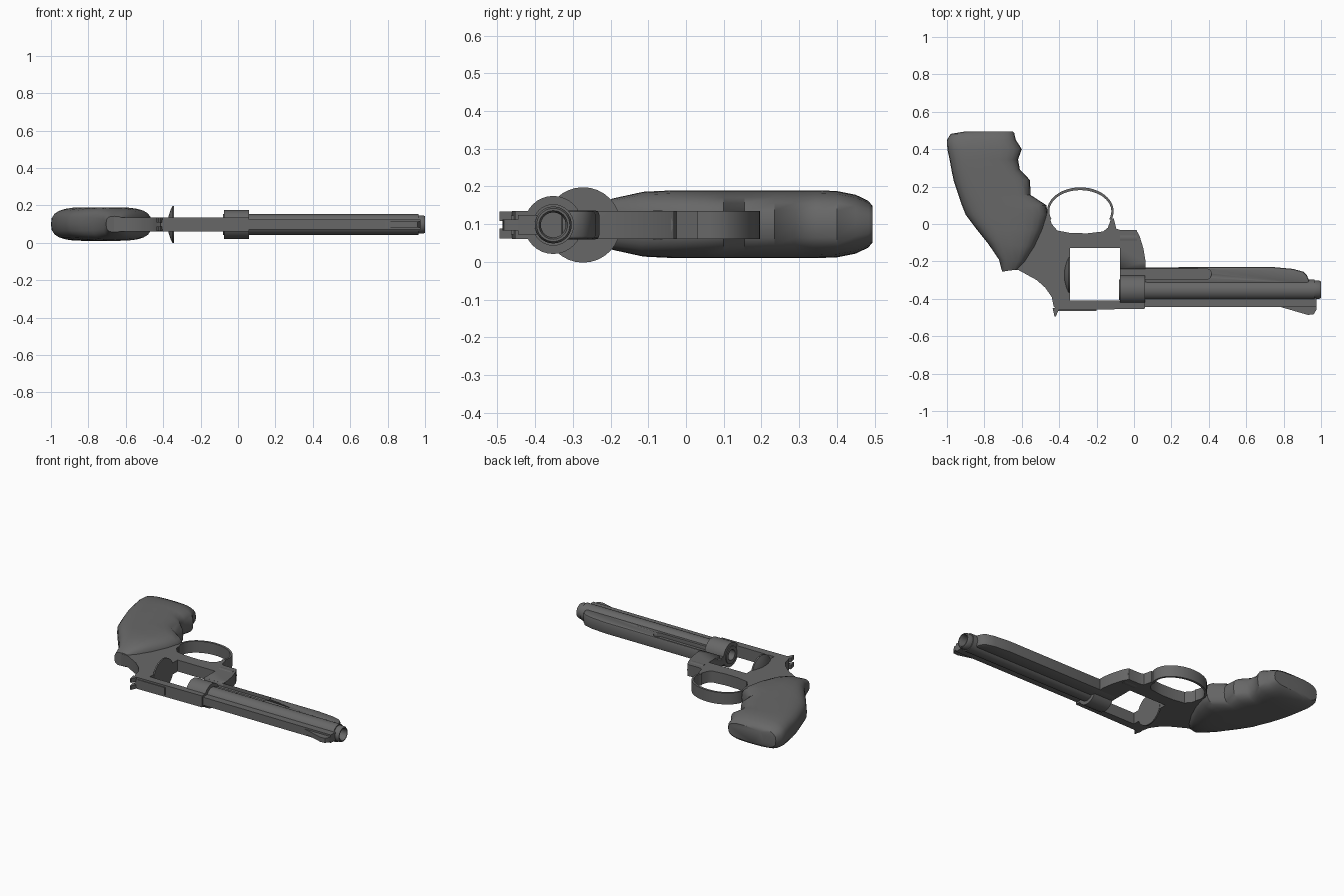
import bpy, bmesh
from math import sin, cos, pi, copysign

if "Cube" in bpy.data.objects:
    bpy.data.objects.remove(bpy.data.objects["Cube"])

ZC = 0.098      # mid plane of the whole model
YB = -0.352     # barrel axis

steel = bpy.data.materials.new("dark_steel")
steel.diffuse_color = (0.137, 0.137, 0.137, 1)
steel.use_nodes = True
steel.node_tree.nodes["Principled BSDF"].inputs["Base Color"].default_value = steel.diffuse_color


def finish(name, bm, bevel=0, angle=0.6):
    bmesh.ops.recalc_face_normals(bm, faces=bm.faces)
    me = bpy.data.meshes.new(name)
    bm.to_mesh(me)
    bm.free()
    me.materials.append(steel)
    ob = bpy.data.objects.new(name, me)
    bpy.context.collection.objects.link(ob)
    bpy.ops.object.select_all(action='DESELECT')
    ob.select_set(True)
    bpy.context.view_layer.objects.active = ob
    if bevel:
        m = ob.modifiers.new("bevel", 'BEVEL')
        m.width, m.segments, m.limit_method = bevel, 2, 'ANGLE'
        bpy.ops.object.modifier_apply(modifier=m.name)
    bpy.ops.object.shade_smooth_by_angle(angle=angle)
    return ob


def plate(name, pts, half, bevel=0, z=ZC):
    """Outline in x-y, extruded along z."""
    bm = bmesh.new()
    f = bm.faces.new([bm.verts.new((x, y, z - half)) for x, y in pts])
    ext = bmesh.ops.extrude_face_region(bm, geom=[f])['geom']
    vs = [v for v in ext if isinstance(v, bmesh.types.BMVert)]
    bmesh.ops.translate(bm, verts=vs, vec=(0, 0, 2 * half))
    # extrusion drops the first face, so close the bottom again if needed
    bmesh.ops.holes_fill(bm, edges=[e for e in bm.edges if e.is_boundary], sides=0)
    return finish(name, bm, bevel)


def skin(bm, rings, closed=False):
    n = len(rings[0])
    pairs = list(zip(rings, rings[1:]))
    if closed:
        pairs.append((rings[-1], rings[0]))
    for a, b in pairs:
        for i in range(n):
            j = (i + 1) % n
            bm.faces.new((a[i], a[j], b[j], b[i]))
    if not closed:
        bm.faces.new(rings[0])
        bm.faces.new(rings[-1])


def lathe(name, prof, y, sides=32, closed=False):
    """Profile of (x, radius) spun about an axis along x."""
    bm = bmesh.new()
    rings = [[bm.verts.new((x, y + r * cos(2 * pi * i / sides), ZC + r * sin(2 * pi * i / sides)))
              for i in range(sides)] for x, r in prof]
    skin(bm, rings, closed)
    return finish(name, bm)


def rect(x0, x1, y0, y1):
    return [(x0, y0), (x1, y0), (x1, y1), (x0, y1)]


# frame: C shaped plate around the open window
frame = plate("frame", [
    (0.06, -0.453), (0.06, -0.41), (-0.343, -0.41), (-0.343, -0.127), (-0.075, -0.127),
    (-0.075, -0.31), (0.06, -0.31), (0.062, -0.2), (0.05, -0.13), (0.03, -0.065), (0.012, -0.032),
    (-0.075, -0.032), (-0.095, -0.025), (-0.108, 0.03), (-0.122, 0.03), (-0.14, -0.02), (-0.165, -0.04),
    (-0.25, -0.05), (-0.34, -0.048), (-0.41, -0.035), (-0.44, 0.0), (-0.455, 0.05),
    (-0.49, 0.06), (-0.6, -0.05), (-0.69, -0.2), (-0.69, -0.25),
    (-0.62, -0.245), (-0.52, -0.3), (-0.475, -0.34), (-0.44, -0.39), (-0.43, -0.44),
    (-0.41, -0.461)], 0.037)

# trigger guard: open elliptical band
arc = [pi * (-0.12 + 1.24 * i / 28) for i in range(29)]
cx, cy = -0.287, 0.068
plate("trigger_guard",
      [(cx + 0.178 * cos(a), cy + 0.128 * sin(a)) for a in arc] +
      [(cx + 0.166 * cos(a), cy + 0.113 * sin(a)) for a in reversed(arc)], 0.037)

# round shield behind the window
lathe("recoil_shield", [(-0.341, 0.1), (-0.35, 0.1), (-0.36, 0.08), (-0.37, 0.05), (-0.376, 0.01)], -0.273)

# hinge boss under the barrel
lathe("hinge_boss", [(-0.075, 0.04), (0.016, 0.04)], -0.075, 24)

# barrel tube and the collar that holds it
lathe("barrel", [(-0.08, 0.055), (0.965, 0.055), (0.965, 0.049), (0.99, 0.049), (1.0, 0.044),
                 (1.0, 0.038), (0.985, 0.033), (-0.08, 0.033)], YB, 32, True)
lathe("barrel_collar", [(-0.075, 0.077), (0.06, 0.077), (0.06, 0.045), (-0.075, 0.045)], YB, 32, True)

# underlug with a rounded side slot
lug = plate("barrel_underlug", [(-0.07, -0.31), (-0.07, -0.232), (0.74, -0.23), (0.85, -0.24),
                                (0.905, -0.255), (0.925, -0.275), (0.935, -0.3), (0.935, -0.33),
                                (0.06, -0.33), (0.06, -0.31)],
            0.038, 0.01)
slot = plate("slot_cutter", [(-0.2, -0.295), (-0.2, -0.24)] +
             [(0.387 + 0.0275 * sin(pi * i / 10), -0.2675 + 0.0275 * cos(pi * i / 10)) for i in range(11)],
             0.03, z=ZC + 0.045)
for ob in (lug, frame):
    bpy.context.view_layer.objects.active = ob
    m = ob.modifiers.new("slot", 'BOOLEAN')
    m.operation, m.object, m.solver = 'DIFFERENCE', slot, 'EXACT'
    bpy.ops.object.modifier_apply(modifier=m.name)
bpy.data.objects.remove(slot)

# barrel rib and sights
plate("barrel_rib", rect(0.05, 0.975, -0.445, -0.395), 0.026)
plate("front_sight", [(0.77, -0.44), (0.93, -0.486), (0.96, -0.483), (0.975, -0.46), (0.975, -0.44)], 0.015)
plate("rear_sight_base", rect(-0.415, -0.2, -0.464, -0.45), 0.025)
for side in (-1, 1):
    plate("rear_sight_post", [(-0.435, -0.45), (-0.425, -0.495), (-0.418, -0.495), (-0.405, -0.464),
                              (-0.4, -0.45)], 0.013, z=ZC + side * 0.023)

# grip: rounded sections from (back x, y, front x, y, half thickness)
stations = [
    (-0.705, -0.255, -0.615, -0.24, 0.042), (-0.722, -0.19, -0.58, -0.2, 0.068),
    (-0.78, -0.105, -0.53, -0.12, 0.086), (-0.84, -0.03, -0.488, -0.03, 0.09),
    (-0.9, 0.05, -0.462, 0.05, 0.09), (-0.92, 0.1, -0.468, 0.1, 0.09),
    (-0.94, 0.16, -0.553, 0.155, 0.09), (-0.965, 0.235, -0.556, 0.235, 0.09),
    (-0.975, 0.285, -0.61, 0.29, 0.09), (-0.985, 0.34, -0.62, 0.345, 0.09),
    (-0.998, 0.4, -0.6, 0.4, 0.088), (-1.0, 0.45, -0.632, 0.45, 0.078),
    (-0.98, 0.482, -0.64, 0.485, 0.062), (-0.9, 0.495, -0.65, 0.495, 0.048)]
N = 24
bm = bmesh.new()
rings = []
for bx, by, fx, fy, t in stations:
    ring = []
    for i in range(N):
        c, s = cos(2 * pi * i / N), sin(2 * pi * i / N)
        u = 0.5 + 0.5 * copysign(abs(c) ** 0.62, c)
        w = copysign(abs(s) ** 0.68, s)
        ring.append(bm.verts.new((bx + (fx - bx) * u, by + (fy - by) * u, ZC + 0.002 + t * w)))
    rings.append(ring)
skin(bm, rings)
finish("grip", bm)
